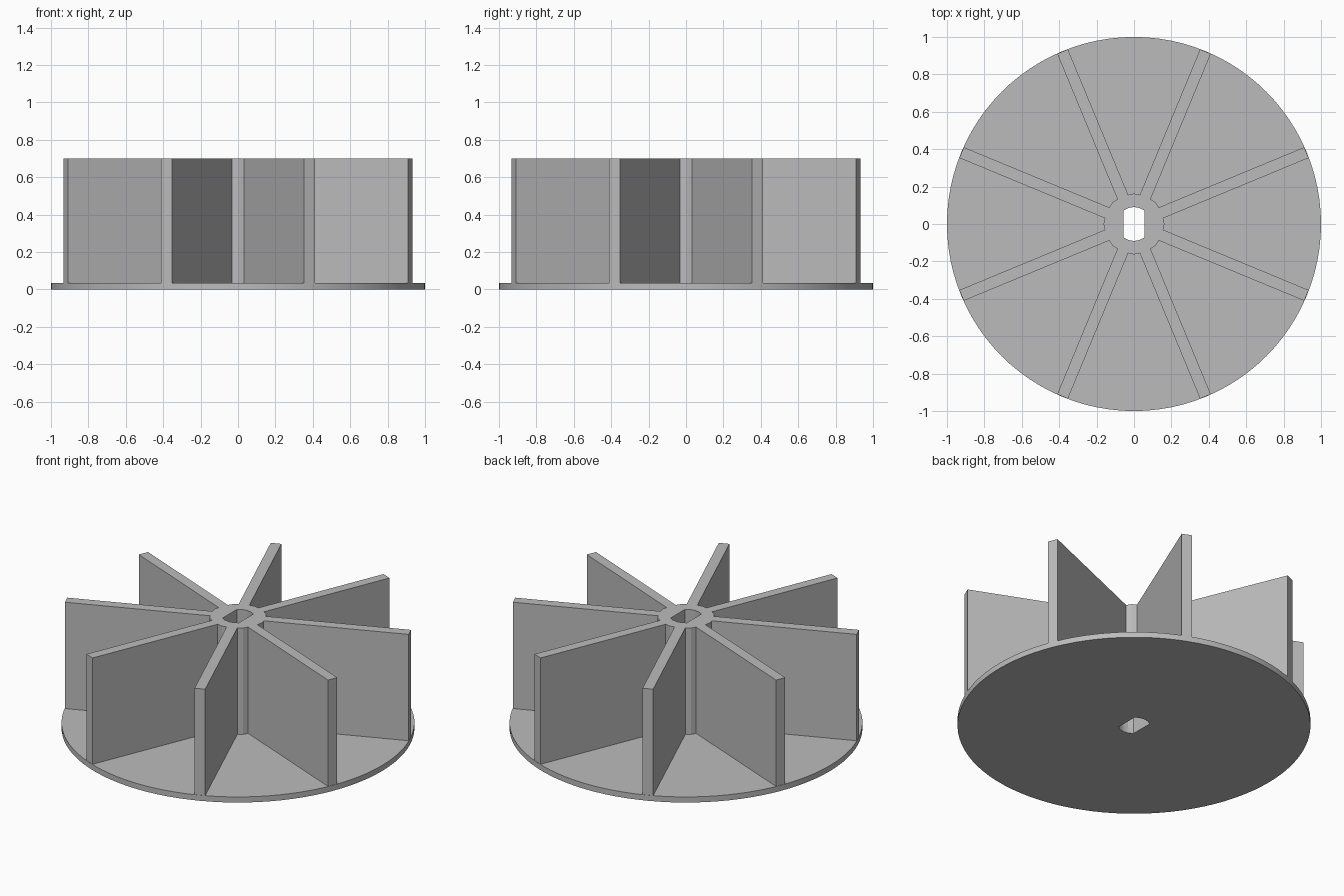
import bpy
import bmesh
from math import cos, sin, pi, radians, asin, sqrt
from mathutils import Matrix, Vector

cube = bpy.data.objects.get("Cube")
if cube:
    bpy.data.objects.remove(cube, do_unlink=True)

DISC_R, DISC_TOP, TOP = 1.0, 0.035, 0.70
BLADES, BLADE_END, HALF_T = 8, 0.998, 0.031
HUB_R, BORE_R, BORE_HALF = 0.163, 0.091, 0.056

grey = bpy.data.materials.new("plain grey")
grey.use_nodes = True
colour = (0.5, 0.5, 0.5, 1)
grey.diffuse_color = colour
grey.node_tree.nodes["Principled BSDF"].inputs["Base Color"].default_value = colour


def arc(radius, start, end, steps):
    """Points along an arc, both ends included."""
    return [Vector((radius * cos(start + (end - start) * i / steps),
                    radius * sin(start + (end - start) * i / steps)))
            for i in range(steps + 1)]


def extruded(name, outlines, z0, z1):
    """Fill nested outlines and extrude them from z0 to z1."""
    bm = bmesh.new()
    edges = []
    for points in outlines:
        verts = [bm.verts.new((p.x, p.y, z0)) for p in points]
        edges += [bm.edges.new((v, verts[i - 1])) for i, v in enumerate(verts)]
    bmesh.ops.triangle_fill(bm, use_beauty=True, edges=edges, normal=(0, 0, 1))
    result = bmesh.ops.extrude_face_region(bm, geom=bm.faces[:])
    moved = [g for g in result["geom"] if isinstance(g, bmesh.types.BMVert)]
    bmesh.ops.translate(bm, verts=moved, vec=(0, 0, z1 - z0))
    bmesh.ops.recalc_face_normals(bm, faces=bm.faces[:])
    mesh = bpy.data.meshes.new(name)
    bm.to_mesh(mesh)
    bm.free()
    mesh.materials.append(grey)
    obj = bpy.data.objects.new(name, mesh)
    bpy.context.collection.objects.link(obj)
    return obj


# Shaft bore: a circle with two flat sides
flat = pi / 2 - asin(BORE_HALF / BORE_R)
bore = arc(BORE_R, flat, pi - flat, 4) + arc(BORE_R, pi + flat, 2 * pi - flat, 4)

# Base disc
disc = extruded("base_disc", [arc(DISC_R, 0, 2 * pi, 96)[:-1], bore], 0, DISC_TOP)
bpy.context.view_layer.objects.active = disc
disc.select_set(True)
bpy.ops.object.shade_smooth_by_angle(angle=radians(20))

# Hub and radial blades share one outline
root = sqrt(HUB_R ** 2 - HALF_T ** 2) - 0.004
step = 2 * pi / BLADES
outline = []
for i in range(BLADES):
    angle = (i + 0.5) * step
    turn = Matrix.Rotation(angle, 2)
    blade = [(root, -HALF_T), (BLADE_END, -HALF_T), (BLADE_END, HALF_T), (root, HALF_T)]
    outline += [turn @ Vector(p) for p in blade]
    outline.append(Matrix.Rotation(angle + step / 2, 2) @ Vector((HUB_R, 0)))
extruded("hub_and_blades", [outline, bore], DISC_TOP, TOP)
